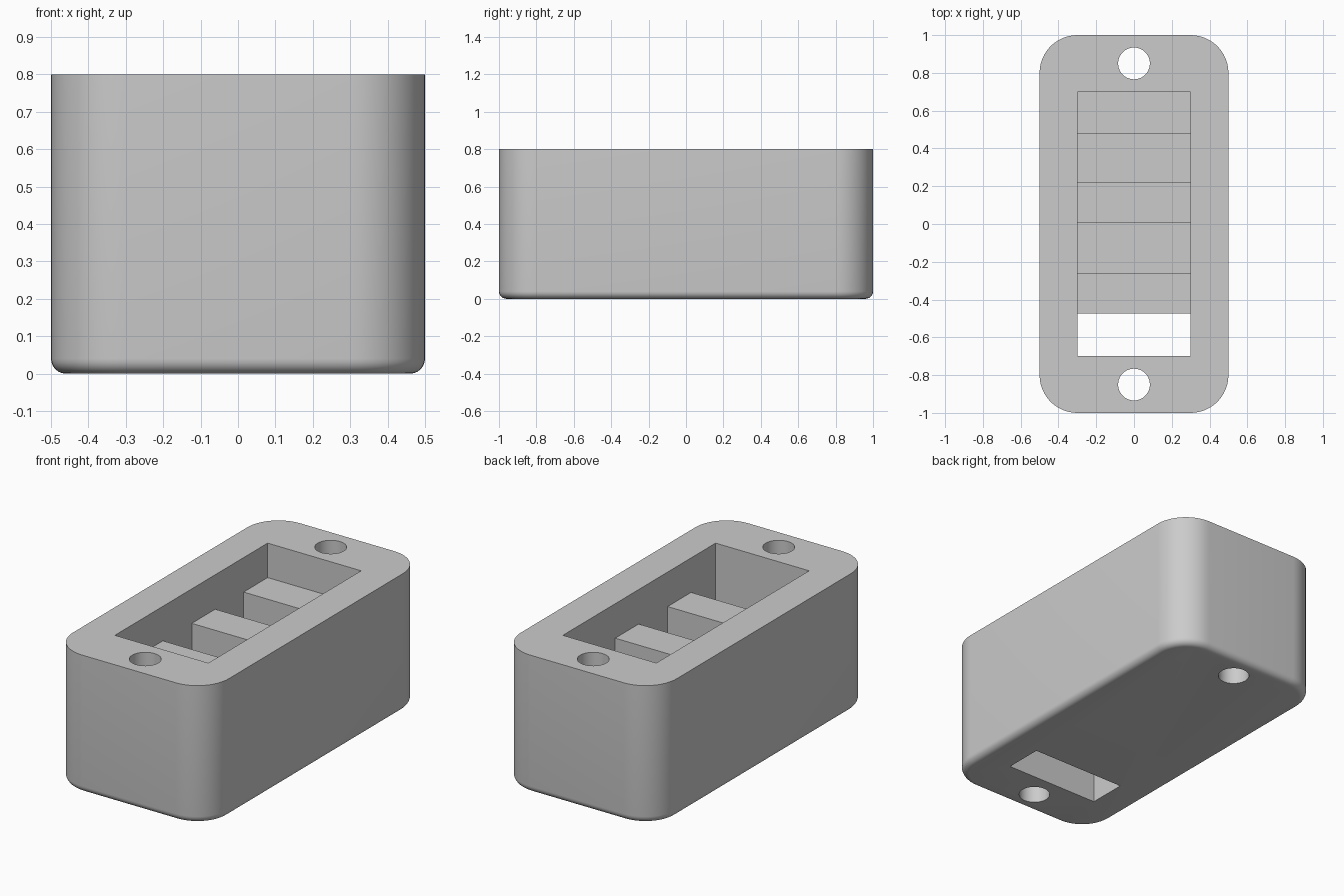
import bpy
import bmesh
import math
from mathutils import Vector

cube = bpy.data.objects.get("Cube")
if cube:
    bpy.data.objects.remove(cube, do_unlink=True)

WIDTH, LENGTH, HEIGHT = 1.0, 2.0, 0.8
CORNER, FILLET = 0.2, 0.04
FLOOR, BAR_TOP = 0.2, 0.6

grey = bpy.data.materials.new("plain grey")
grey.use_nodes = True
colour = (0.6, 0.6, 0.6, 1)
grey.diffuse_color = colour
grey.node_tree.nodes["Principled BSDF"].inputs["Base Color"].default_value = colour


def prism(name, points, direction, bottom_fillet=0):
    """Extrude a closed outline, optionally rounding its starting rim."""
    bm = bmesh.new()
    face = bm.faces.new([bm.verts.new(p) for p in points])
    rim = list(face.edges)
    out = bmesh.ops.extrude_face_region(bm, geom=[face], use_keep_orig=True)
    moved = [g for g in out["geom"] if isinstance(g, bmesh.types.BMVert)]
    bmesh.ops.translate(bm, verts=moved, vec=Vector(direction))
    bmesh.ops.recalc_face_normals(bm, faces=bm.faces)
    if bottom_fillet:
        bmesh.ops.bevel(bm, geom=rim, offset=bottom_fillet, segments=6,
                        profile=0.5, affect='EDGES')
    mesh = bpy.data.meshes.new(name)
    bm.to_mesh(mesh)
    bm.free()
    mesh.materials.append(grey)
    obj = bpy.data.objects.new(name, mesh)
    bpy.context.collection.objects.link(obj)
    return obj


def arc(cx, cy, radius, start, sweep, steps, z):
    return [(cx + radius * math.cos(start + sweep * i / steps),
             cy + radius * math.sin(start + sweep * i / steps), z)
            for i in range(steps + 1)]


def cut(target, cutter):
    mod = target.modifiers.new("cut", 'BOOLEAN')
    mod.operation = 'DIFFERENCE'
    mod.solver = 'EXACT'
    mod.object = cutter
    bpy.context.view_layer.objects.active = target
    bpy.ops.object.modifier_apply(modifier=mod.name)
    bpy.data.objects.remove(cutter, do_unlink=True)


# Rounded block with a soft lower rim
outline = []
for quarter, (sx, sy) in enumerate([(1, 1), (-1, 1), (-1, -1), (1, -1)]):
    outline += arc(sx * (WIDTH / 2 - CORNER), sy * (LENGTH / 2 - CORNER), CORNER,
                   quarter * math.pi / 2, math.pi / 2, 12, 0)
housing = prism("housing", outline, (0, 0, HEIGHT), FILLET)

# Long recess: three cross bars, two pockets and one slot through the base
over, under = HEIGHT + 0.1, -0.1
recess = [(0.7, over), (0.7, BAR_TOP)]
for back, front, depth in [(0.48, 0.22, FLOOR), (0.005, -0.26, FLOOR)]:
    recess += [(back, BAR_TOP), (back, depth), (front, depth), (front, BAR_TOP)]
recess += [(-0.475, BAR_TOP), (-0.475, under), (-0.7, under), (-0.7, over)]
cut(housing, prism("recess_cutter", [(-0.3, y, z) for y, z in recess], (0.6, 0, 0)))

# Screw holes at both ends
for side in (-1, 1):
    ring = arc(0, side * 0.85, 0.084, 0, 2 * math.pi, 48, under)[:-1]
    cut(housing, prism("hole_cutter", ring, (0, 0, over - under)))

# Smooth curved surfaces, crisp edges elsewhere
bpy.ops.object.select_all(action='DESELECT')
housing.select_set(True)
bpy.context.view_layer.objects.active = housing
bpy.ops.object.shade_smooth_by_angle(angle=math.radians(30))
